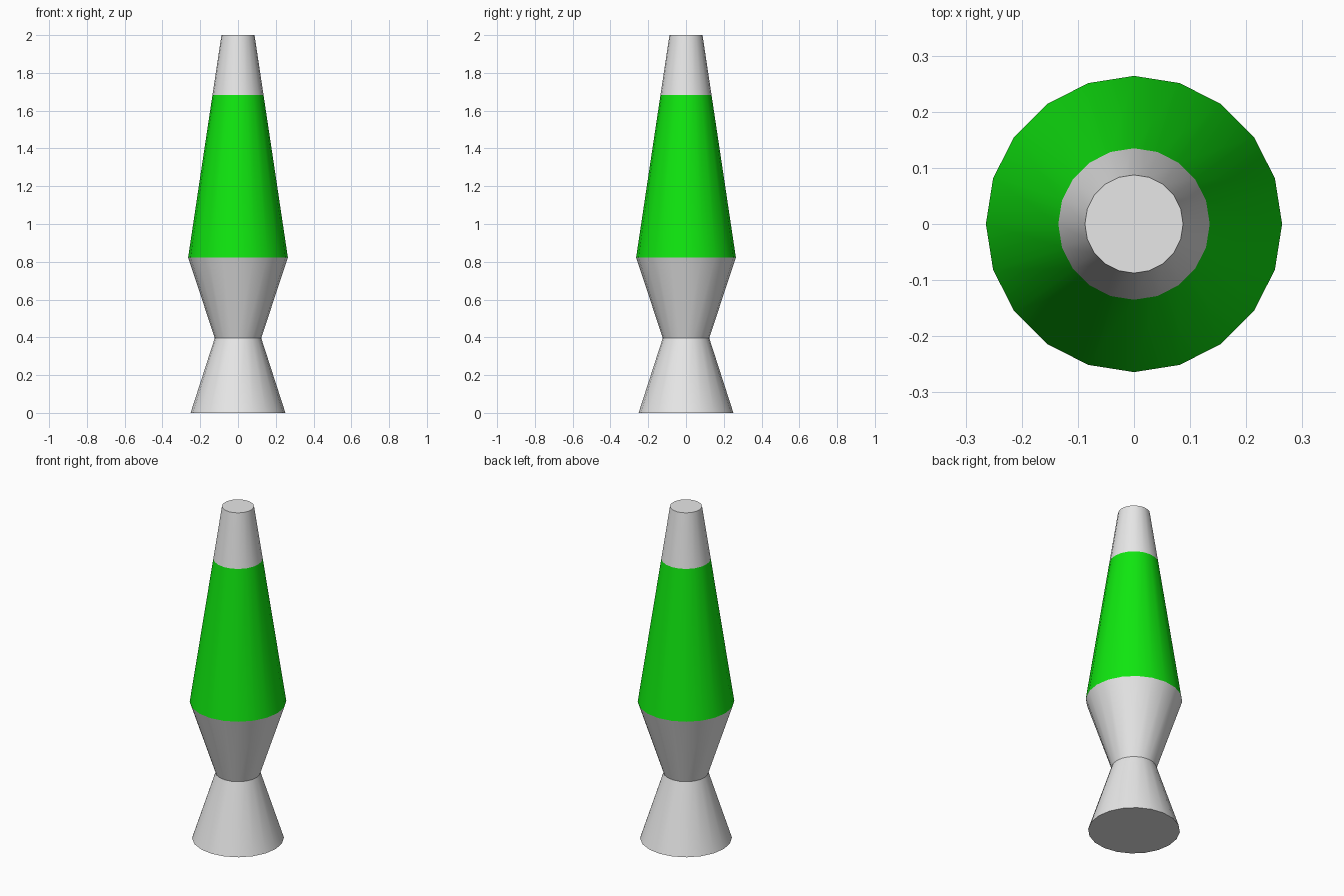
import bpy, bmesh, math

if "Cube" in bpy.data.objects:
    bpy.data.objects.remove(bpy.data.objects["Cube"])

SIDES = 20


def material(name, rgb):
    m = bpy.data.materials.new(name)
    m.diffuse_color = (*rgb, 1.0)
    m.use_nodes = True
    m.node_tree.nodes["Principled BSDF"].inputs["Base Color"].default_value = m.diffuse_color
    return m


def lathe(name, profile, mat, cap_bottom=False, cap_top=False):
    """Turn a (radius, height) profile around z, with optional end caps."""
    bm = bmesh.new()
    rings = []
    for r, z in profile:
        rings.append([bm.verts.new((r * math.cos(2 * math.pi * i / SIDES),
                                    r * math.sin(2 * math.pi * i / SIDES), z))
                      for i in range(SIDES)])
    for low, high in zip(rings, rings[1:]):
        for i in range(SIDES):
            j = (i + 1) % SIDES
            bm.faces.new((low[i], low[j], high[j], high[i]))
    if cap_bottom:
        bm.faces.new(rings[0][::-1])
    if cap_top:
        bm.faces.new(rings[-1])
    mesh = bpy.data.meshes.new(name)
    bm.to_mesh(mesh)
    bm.free()
    mesh.materials.append(mat)
    obj = bpy.data.objects.new(name, mesh)
    bpy.context.collection.objects.link(obj)
    # smooth around the sides, sharp at waist and caps
    bpy.ops.object.select_all(action='DESELECT')
    obj.select_set(True)
    bpy.context.view_layer.objects.active = obj
    bpy.ops.object.shade_smooth_by_angle(angle=math.radians(30))
    return obj


metal = material("light grey metal", (0.8, 0.8, 0.8))
liquid = material("green liquid", (0.005, 0.8, 0.005))

# hourglass base
lathe("base", [(0.251, 0), (0.123, 0.396), (0.264, 0.823)], metal, cap_bottom=True)
# tapered glass vessel
lathe("glass_vessel", [(0.264, 0.823), (0.135, 1.684)], liquid)
# top cap
lathe("top_cap", [(0.135, 1.684), (0.0875, 2.0)], metal, cap_top=True)
